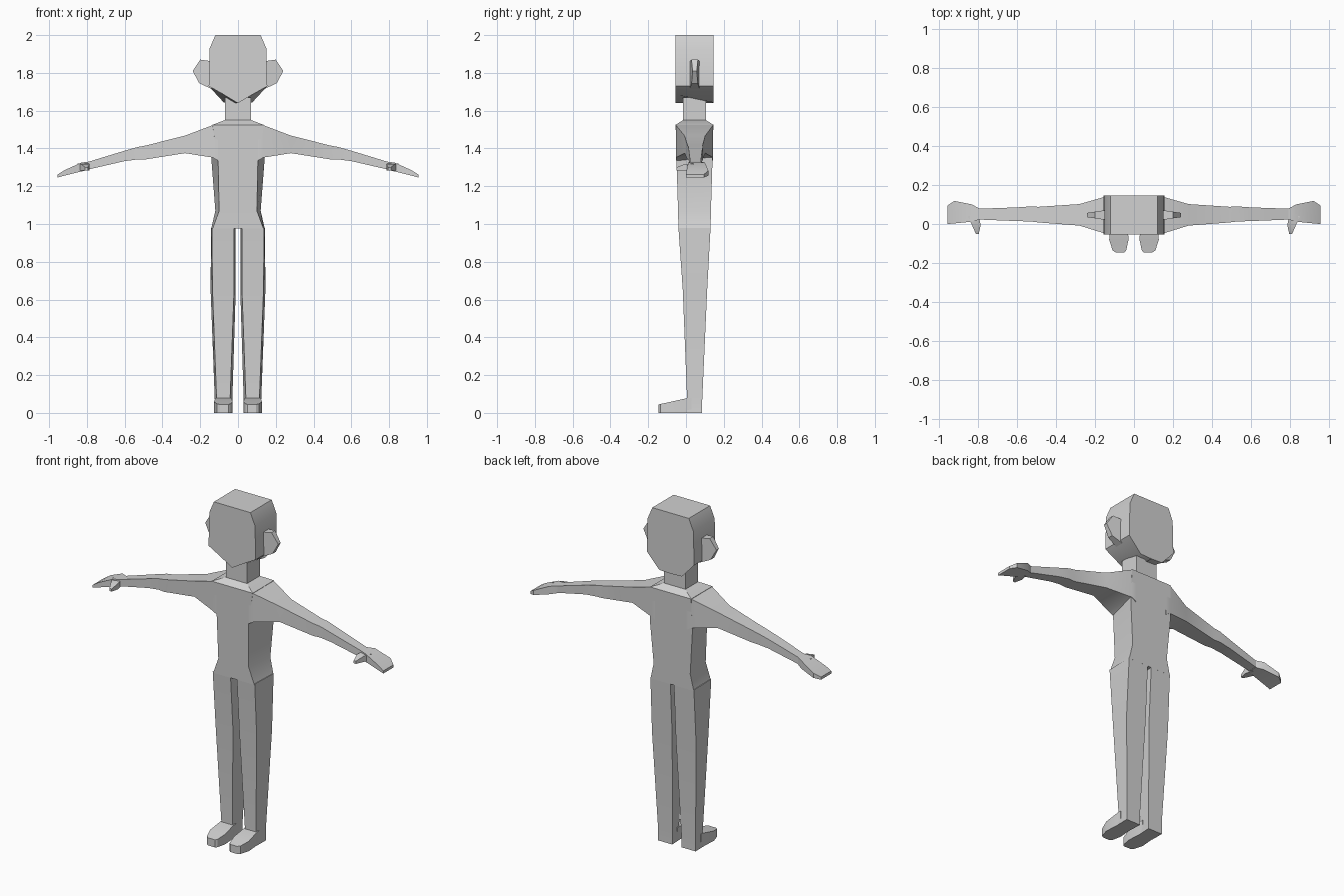
import bpy, bmesh

if "Cube" in bpy.data.objects:
    bpy.data.objects.remove(bpy.data.objects["Cube"])

grey = bpy.data.materials.new("plain_grey")
grey.diffuse_color = (0.64, 0.64, 0.64, 1)
grey.use_nodes = True
grey.node_tree.nodes["Principled BSDF"].inputs["Base Color"].default_value = grey.diffuse_color


def loft(name, rings, mirror=False):
    """Skin a row of matching rings into a closed part, optionally mirrored in x."""
    bm = bmesh.new()
    loops = [[bm.verts.new(p) for p in ring] for ring in rings]
    n = len(loops[0])
    for a, b in zip(loops, loops[1:]):
        for i in range(n):
            j = (i + 1) % n
            bm.faces.new((a[i], a[j], b[j], b[i]))
    bm.faces.new(loops[0])
    bm.faces.new(loops[-1])
    bmesh.ops.recalc_face_normals(bm, faces=bm.faces[:])
    mesh = bpy.data.meshes.new(name)
    bm.to_mesh(mesh)
    bm.free()
    mesh.materials.append(grey)
    obj = bpy.data.objects.new(name, mesh)
    bpy.context.collection.objects.link(obj)
    bpy.ops.object.select_all(action='DESELECT')
    obj.select_set(True)
    bpy.context.view_layer.objects.active = obj
    bpy.ops.object.shade_smooth_by_angle()
    if mirror:
        obj.modifiers.new("mirror", 'MIRROR')
    return obj


def level(z, front, back, y0, y1):
    """Horizontal ring: half widths at the front and back edges."""
    return [(-front, y0, z), (front, y0, z), (back, y1, z), (-back, y1, z)]


def slice_x(x, y0, y1, z0, z1):
    """Upright ring across a limb running along x."""
    return [(x, y0, z0), (x, y1, z0), (x, y1, z1), (x, y0, z1)]


# Head: front chin is pointed, back of the jaw is flat
side = [(0.12, 2.0), (0.15, 1.93), (0.155, 1.73)]


def head_ring(y, jaw_x, jaw_z):
    half = side + [(jaw_x, jaw_z)]
    pts = half + [(0, 1.64)] + [(-x, z) for x, z in reversed(half)]
    return [(x, y, z) for x, z in pts]


loft("head", [head_ring(-0.055, 0.075, 1.685), head_ring(0.145, 0.075, 1.643)])

# Ears
ear = [(0.13, 1.86), (0.2, 1.87), (0.24, 1.81), (0.205, 1.745), (0.14, 1.715)]
loft("ear", [[(x, y - s * (x - 0.14) * 0.15, z) for x, z in ear]
             for y, s in ((0.02, -1), (0.072, 1))], True)

# Neck and torso
loft("neck", [level(1.54, 0.07, 0.07, -0.015, 0.105),
              level(1.67, 0.07, 0.07, -0.015, 0.105)])
loft("torso", [level(0.975, 0.135, 0.142, -0.04, 0.13),
               level(1.07, 0.1, 0.12, -0.042, 0.132),
               level(1.33, 0.105, 0.14, -0.05, 0.14),
               level(1.525, 0.135, 0.135, -0.055, 0.145),
               level(1.55, 0.07, 0.07, -0.015, 0.105)])

# Arms, with a slight step at the elbow
loft("arm", [slice_x(0.105, -0.053, 0.143, 1.335, 1.525),
             slice_x(0.135, -0.053, 0.143, 1.352, 1.523),
             slice_x(0.28, -0.008, 0.102, 1.375, 1.468),
             slice_x(0.49, 0.008, 0.088, 1.342, 1.415),
             slice_x(0.53, 0.013, 0.09, 1.342, 1.408),
             slice_x(0.6, 0.015, 0.085, 1.333, 1.388),
             slice_x(0.8, 0.023, 0.078, 1.287, 1.327)], True)

# Flat mitten hands and thumbs
loft("hand", [slice_x(0.79, 0.023, 0.078, 1.287, 1.33),
              slice_x(0.83, 0.012, 0.1, 1.278, 1.325),
              slice_x(0.92, 0.003, 0.118, 1.256, 1.284),
              slice_x(0.955, 0.0, 0.095, 1.246, 1.262)], True)


def thumb_ring(y, x0, x1, z0, z1):
    return [(x0, y, z0), (x1, y, z0), (x1, y, z1), (x0, y, z1)]


loft("thumb", [thumb_ring(0.04, 0.795, 0.85, 1.283, 1.32),
               thumb_ring(-0.005, 0.785, 0.83, 1.284, 1.318),
               thumb_ring(-0.05, 0.795, 0.81, 1.284, 1.3)], True)


# Legs: z, inner front/back x, outer front/back x, front/back y
def leg_ring(z, fi, bi, fo, bo, y0, y1):
    return [(fi, y0, z), (fo, y0, z), (bo, y1, z), (bi, y1, z)]


loft("leg", [leg_ring(0.98, 0.021, 0.012, 0.138, 0.143, -0.04, 0.13),
             leg_ring(0.65, 0.021, 0.012, 0.135, 0.145, -0.017, 0.112),
             leg_ring(0.07, 0.042, 0.03, 0.113, 0.123, 0.006, 0.086),
             leg_ring(0.0, 0.034, 0.03, 0.122, 0.123, 0.006, 0.086)], True)


# Feet
def foot_ring(y, x0, x1, top):
    return [(x0, y, 0), (x1, y, 0), (x1, y, top), (x0, y, top)]


loft("foot", [foot_ring(0.03, 0.034, 0.12, 0.079),
              foot_ring(0.006, 0.034, 0.12, 0.078),
              foot_ring(-0.08, 0.028, 0.127, 0.059),
              foot_ring(-0.135, 0.04, 0.11, 0.047),
              foot_ring(-0.145, 0.05, 0.095, 0.045)], True)
